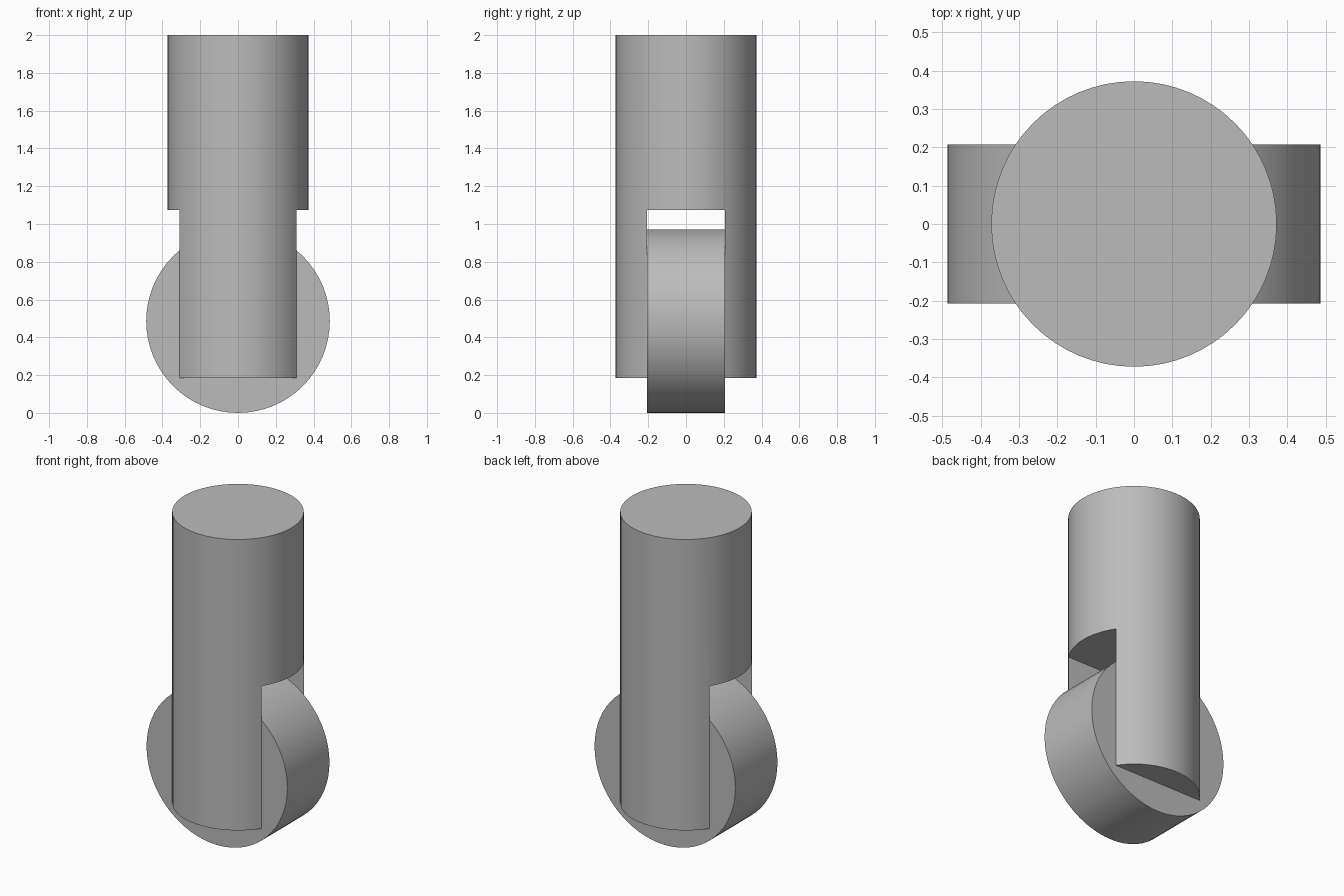
import bpy
from math import pi

cube = bpy.data.objects.get("Cube")
if cube:
    bpy.data.objects.remove(cube, do_unlink=True)

POST_RADIUS, POST_BOTTOM, POST_TOP = 0.372, 0.185, 2.0
WHEEL_RADIUS, WHEEL_WIDTH = 0.486, 0.415
SLOT_TOP = 1.075

grey = bpy.data.materials.new("plain grey")
grey.use_nodes = True
colour = (0.5, 0.5, 0.5, 1)
grey.diffuse_color = colour
grey.node_tree.nodes["Principled BSDF"].inputs["Base Color"].default_value = colour


def cylinder(name, radius, depth, z, rotation=(0, 0, 0)):
    bpy.ops.mesh.primitive_cylinder_add(
        vertices=64, radius=radius, depth=depth, location=(0, 0, z), rotation=rotation)
    obj = bpy.context.object
    obj.name = name
    obj.data.materials.append(grey)
    return obj


def smooth(obj):
    bpy.ops.object.select_all(action="DESELECT")
    obj.select_set(True)
    bpy.context.view_layer.objects.active = obj
    bpy.ops.object.shade_smooth_by_angle(angle=pi / 6)


# Round post, forked at its lower end
post = cylinder("forked_post", POST_RADIUS, POST_TOP - POST_BOTTOM,
                (POST_TOP + POST_BOTTOM) / 2)

# Slot between the two fork cheeks
bpy.ops.mesh.primitive_cube_add(size=1, location=(0, 0, SLOT_TOP / 2))
cutter = bpy.context.object
cutter.name = "slot_cutter"
cutter.scale = (2, WHEEL_WIDTH, SLOT_TOP)
cutter.data.materials.append(grey)
cutter.hide_render = True

bpy.context.view_layer.objects.active = post
slot = post.modifiers.new("slot", "BOOLEAN")
slot.operation = "DIFFERENCE"
slot.solver = "EXACT"
slot.object = cutter
bpy.ops.object.modifier_apply(modifier=slot.name)
bpy.data.objects.remove(cutter, do_unlink=True)
smooth(post)

# Wheel held in the slot, with its axle along y
wheel = cylinder("wheel", WHEEL_RADIUS, WHEEL_WIDTH, WHEEL_RADIUS, (pi / 2, 0, 0))
smooth(wheel)
